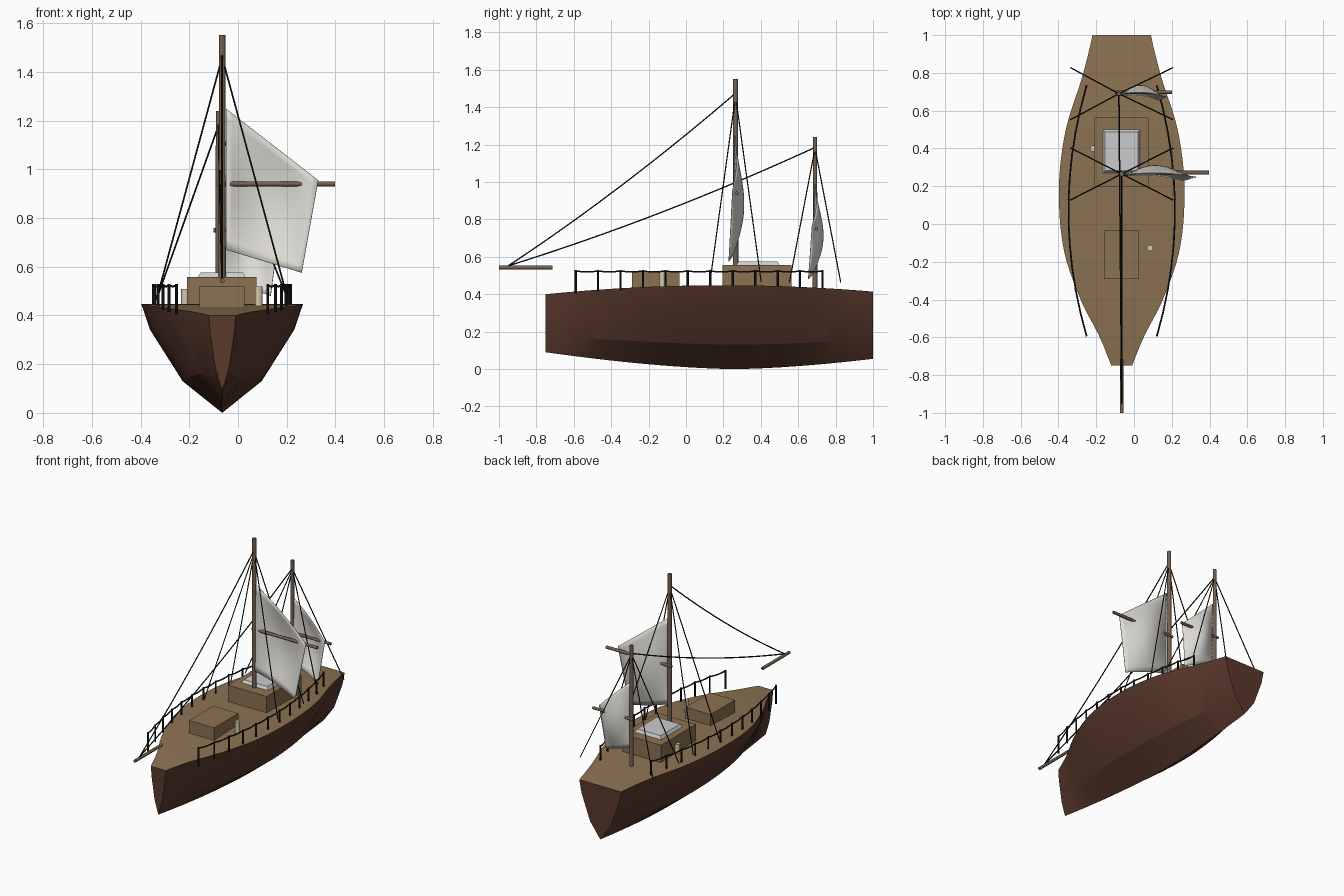
import bpy, bmesh, math
from mathutils import Vector

if "Cube" in bpy.data.objects:
    bpy.data.objects.remove(bpy.data.objects["Cube"])

CX = -0.065  # hull centreline


def mat(name, r, g, b):
    m = bpy.data.materials.new(name)
    m.diffuse_color = (r, g, b, 1)
    m.use_nodes = True
    m.node_tree.nodes["Principled BSDF"].inputs["Base Color"].default_value = m.diffuse_color
    return m


HULL = mat("hull_brown", 0.10, 0.04, 0.025)
DECK = mat("deck_tan", 0.26, 0.17, 0.085)
WOOD = mat("spar_wood", 0.17, 0.12, 0.085)
ROPE = mat("rope_black", 0.012, 0.012, 0.012)
SAIL = mat("sail_cloth", 0.74, 0.72, 0.67)
GLASS = mat("hatch_grey", 0.55, 0.55, 0.54)
CREAM = mat("vent_cream", 0.65, 0.58, 0.42)


def mesh_obj(name, bm, *mats, smooth=None):
    bmesh.ops.recalc_face_normals(bm, faces=bm.faces)
    me = bpy.data.meshes.new(name)
    bm.to_mesh(me)
    bm.free()
    ob = bpy.data.objects.new(name, me)
    bpy.context.collection.objects.link(ob)
    for m in mats:
        me.materials.append(m)
    if smooth:
        bpy.ops.object.select_all(action='DESELECT')
        ob.select_set(True)
        bpy.context.view_layer.objects.active = ob
        bpy.ops.object.shade_smooth_by_angle(angle=math.radians(smooth))
    return ob


def rod(name, a, b, r, m, r2=None, sides=12):
    a, b = Vector(a), Vector(b)
    bm = bmesh.new()
    bmesh.ops.create_cone(bm, cap_ends=True, segments=sides, radius1=r,
                          radius2=r if r2 is None else r2, depth=(b - a).length)
    bm.transform((b - a).to_track_quat('Z', 'Y').to_matrix().to_4x4())
    bmesh.ops.translate(bm, verts=bm.verts, vec=(a + b) / 2)
    return mesh_obj(name, bm, m, smooth=40)


def box(name, x0, x1, y0, y1, z0, z1, m, inset=0.0):
    bm = bmesh.new()
    bmesh.ops.create_cube(bm, size=1)
    for v in bm.verts:
        i = inset if v.co.z > 0 else 0
        v.co = (x1 - i if v.co.x > 0 else x0 + i,
                y1 - i if v.co.y > 0 else y0 + i, z1 if v.co.z > 0 else z0)
    return mesh_obj(name, bm, m)


def rope(name, pts, r, m=ROPE):
    cu = bpy.data.curves.new(name, 'CURVE')
    cu.dimensions = '3D'
    cu.bevel_depth = r
    cu.bevel_resolution = 1
    cu.use_fill_caps = True
    sp = cu.splines.new('POLY')
    sp.points.add(len(pts) - 1)
    for p, c in zip(sp.points, pts):
        p.co = (*c, 1)
    cu.materials.append(m)
    ob = bpy.data.objects.new(name, cu)
    bpy.context.collection.objects.link(ob)


def sagging(a, b, sag, n=16):
    a, b = Vector(a), Vector(b)
    return [a.lerp(b, i / n) - Vector((0, 0, 4 * sag * (i / n) * (1 - i / n)))
            for i in range(n + 1)]


# Hull: half-widths along y, swept through a chined section
PLAN = [(-.75, .055), (-.6, .116), (-.4, .218), (-.13, .308), (.2, .332),
        (.5, .296), (.77, .212), (.93, .17), (1, .155)]
SECTION = [(0, 0), (.49, .29), (.89, .76), (1, 1)]


def half_width(y):
    i = max(k for k in range(len(PLAN) - 1) if PLAN[k][0] <= y + 1e-6)
    (ya, wa), (yb, wb) = PLAN[i], PLAN[i + 1]

    def slope(k):
        p, q = PLAN[max(k - 1, 0)], PLAN[min(k + 1, len(PLAN) - 1)]
        return (q[1] - p[1]) / (q[0] - p[0])
    h = yb - ya
    t = (y - ya) / h
    return ((2*t**3 - 3*t*t + 1) * wa + (t**3 - 2*t*t + t) * h * slope(i)
            + (3*t*t - 2*t**3) * wb + (t**3 - t*t) * h * slope(i + 1))


def deck_z(y):
    return .448 - .048 * ((y - .2) / .95) ** 2


bm = bmesh.new()
rows, N = [], 32
for i in range(N + 1):
    y = -.75 + 1.75 * i / N
    w, k = half_width(y), .09 * abs((y - .26) / 1.01) ** 1.6
    ring = [(-s, f) for s, f in reversed(SECTION)] + SECTION[1:]
    rows.append([bm.verts.new((CX + s * w, y, k + f * (deck_z(y) - k))) for s, f in ring])
for a, b in zip(rows, rows[1:]):
    for j in range(6):
        bm.faces.new((a[j], a[j + 1], b[j + 1], b[j]))
    bm.faces.new((a[6], a[0], b[0], b[6])).material_index = 1
bm.faces.new(rows[0])
bm.faces.new(rows[-1])
mesh_obj("hull", bm, HULL, DECK, smooth=18)

# Cabins, hatch and deck vents
box("fore_cabin", -.158, .027, -.29, -.035, .42, .52, DECK)
box("main_cabin", -.21, .076, .195, .565, .42, .557, DECK)
box("hatch", -.165, .032, .27, .5, .557, .576, GLASS, inset=.012)
rod("port_vent", (-.217, .4, .44), (-.217, .4, .508), .016, CREAM)
rod("starboard_vent", (.085, -.127, .44), (.085, -.127, .518), .016, CREAM)

# Masts, spars and bowsprit
rod("main_mast", (CX, .265, .535), (CX, .265, 1.552), .015, WOOD, .013)
rod("mizzen_mast", (-.08, .69, .43), (-.08, .69, 1.24), .013, WOOD, .011)
rod("main_spar", (-.085, .272, .94), (.398, .272, .94), .01, WOOD)
rod("mizzen_spar", (-.1, .698, .75), (.2, .698, .75), .009, WOOD)
rod("bowsprit", (CX, -.715, .543), (CX, -1, .543), .01, WOOD)


# Billowing sails from four corners: top inner, top outer, bottom outer, bottom inner
def sail(name, corners, bulge, n=14):
    ti, to, bo, bi = map(Vector, corners)
    bm = bmesh.new()
    g = []
    for i in range(n + 1):
        v = i / n
        g.append([])
        for j in range(n + 1):
            u = j / n
            p = ti.lerp(to, u).lerp(bi.lerp(bo, u), v)
            p.y += bulge * math.sin(math.pi * u) * (.25 + .75 * math.sin(math.pi * v))
            g[-1].append(bm.verts.new(p))
    for i in range(n):
        for j in range(n):
            bm.faces.new((g[i][j], g[i][j + 1], g[i + 1][j + 1], g[i + 1][j]))
    ob = mesh_obj(name, bm, SAIL, smooth=60)
    so = ob.modifiers.new("thickness", 'SOLIDIFY')
    so.thickness = .003


sail("main_sail", [(-.05, .262, 1.25), (.33, .25, .955), (.262, .23, .575), (-.05, .255, .67)], .062)
sail("mizzen_sail", [(-.068, .69, .99), (.172, .675, .765), (.135, .655, .48), (-.068, .68, .55)], .06)

# Stays and shrouds
tip = (CX, -.95, .552)
rope("main_stay", sagging((CX, .265, 1.475), tip, .03), .004)
rope("mizzen_stay", sagging((-.08, .69, 1.185), tip, .03), .004)
for mast, x, y, z in (("main", CX, .265, 1.46), ("mizzen", -.08, .69, 1.18)):
    for sx in (-1, 1):
        for sy in (-1, 1):
            rope(mast + "_shroud", [(x, y, z), (CX + sx * .27, y + sy * .137, .465)], .0035)

# Deck railings
for side, label in ((-1, "port"), (1, "starboard")):
    line = []
    for i in range(12):
        y = -.59 + .12 * i
        x = CX + side * (.282 - .095 * ((y - .07) / .66) ** 2)
        rod(label + "_rail_post", (x, y, deck_z(y) - .01), (x, y, .53), .006, ROPE, sides=8)
        if line:
            line += sagging(line[-1], (x, y, .525), .006, 4)[1:]
        else:
            line = [Vector((x, y, .525))]
    rope(label + "_rail", line, .0045)
